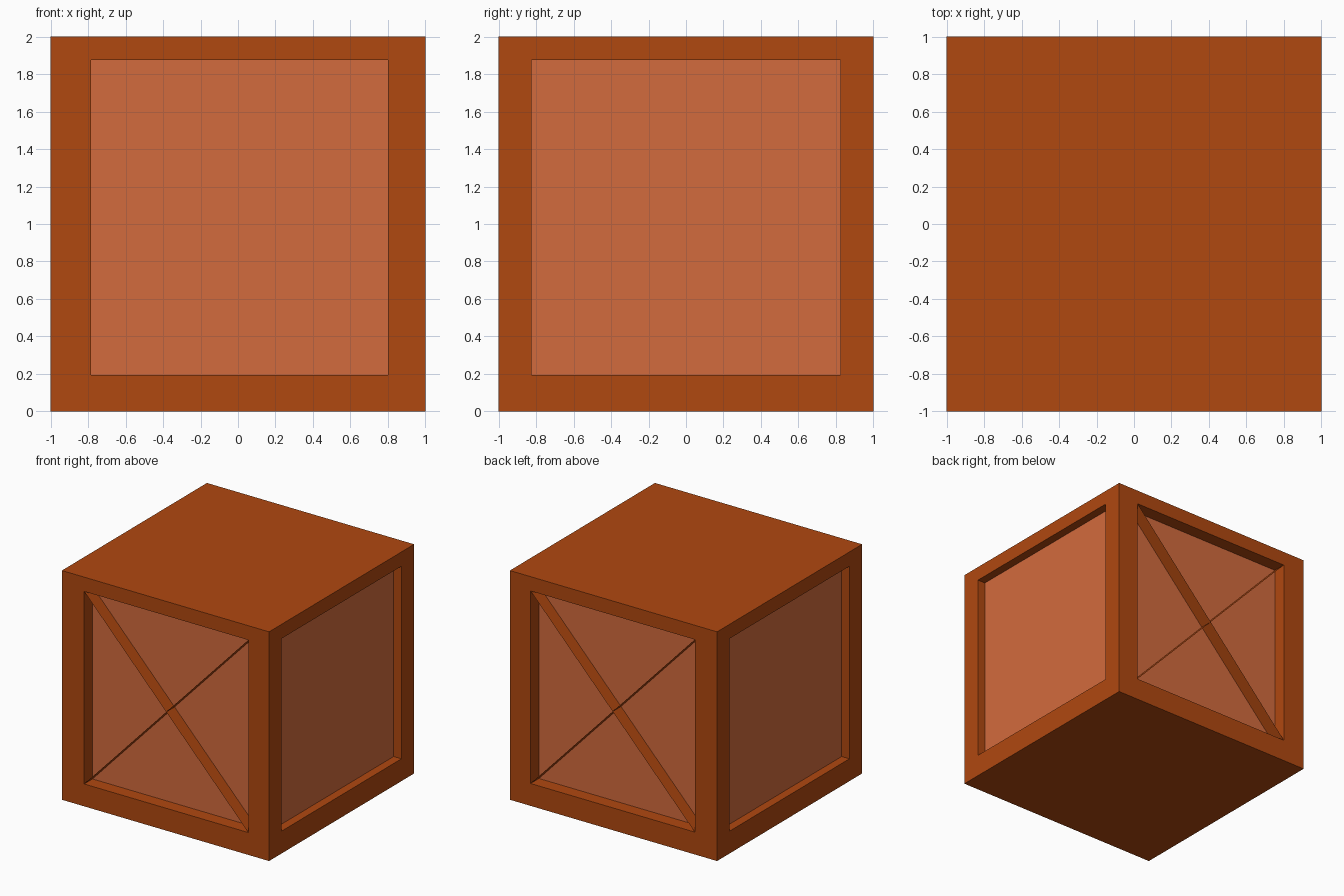
import bpy, bmesh
from mathutils import Vector

if "Cube" in bpy.data.objects:
    bpy.data.objects.remove(bpy.data.objects["Cube"])

Z0, Z1 = 0.195, 1.875          # opening height range


def material(name, rgb):
    m = bpy.data.materials.new(name)
    m.diffuse_color = (*rgb, 1)
    m.use_nodes = True
    m.node_tree.nodes["Principled BSDF"].inputs["Base Color"].default_value = m.diffuse_color
    return m


wood = material("dark_wood", (0.434, 0.065, 0.005))
board = material("light_wood", (0.651, 0.147, 0.047))


def finish(name, bm, mat):
    bmesh.ops.remove_doubles(bm, verts=bm.verts, dist=1e-5)
    me = bpy.data.meshes.new(name)
    bm.to_mesh(me)
    bm.free()
    me.materials.append(mat)
    ob = bpy.data.objects.new(name, me)
    bpy.context.collection.objects.link(ob)
    return ob


def quad(bm, pts):
    bm.faces.new([bm.verts.new(p) for p in pts])


def rect(side, u0, u1, z0, z1, depth=0.0):
    """Rectangle on a crate side, counter-clockwise seen from outside."""
    n, r = side
    origin = n * (1 - depth)
    return [origin + r * u + Vector((0, 0, z))
            for u, z in ((u0, z0), (u1, z0), (u1, z1), (u0, z1))]


X, Y = Vector((1, 0, 0)), Vector((0, 1, 0))
# name, (outward normal, rightward axis), opening start/end, recess depth
sides = [
    ("front", (-Y, X), -0.785, 0.80, 0.115),
    ("back", (Y, -X), -0.80, 0.785, 0.115),
    ("right", (X, Y), -0.825, 0.825, 0.075),
    ("left", (-X, -Y), -0.825, 0.825, 0.075),
]

frame = bmesh.new()
# solid top and bottom
quad(frame, [(-1, -1, 2), (1, -1, 2), (1, 1, 2), (-1, 1, 2)])
quad(frame, [(-1, -1, 0), (-1, 1, 0), (1, 1, 0), (1, -1, 0)])

for name, side, u0, u1, depth in sides:
    outer = rect(side, -1, 1, 0, 2)
    rim = rect(side, u0, u1, Z0, Z1)
    floor = rect(side, u0, u1, Z0, Z1, depth)
    # border and the walls of the recess
    for a, b in ((outer, rim), (rim, floor)):
        for i in range(4):
            j = (i + 1) % 4
            quad(frame, [a[i], a[j], b[j], b[i]])
    # recessed panel
    panel = bmesh.new()
    quad(panel, floor)
    finish(name + "_panel", panel, board)
    # thin crossed braces standing edge-on in front and back
    if name in ("front", "back"):
        brace = bmesh.new()
        for i in (0, 1):
            quad(brace, [rim[i], rim[i + 2], floor[i + 2], floor[i]])
        finish(name + "_cross_brace", brace, wood)

finish("crate_frame", frame, wood)
